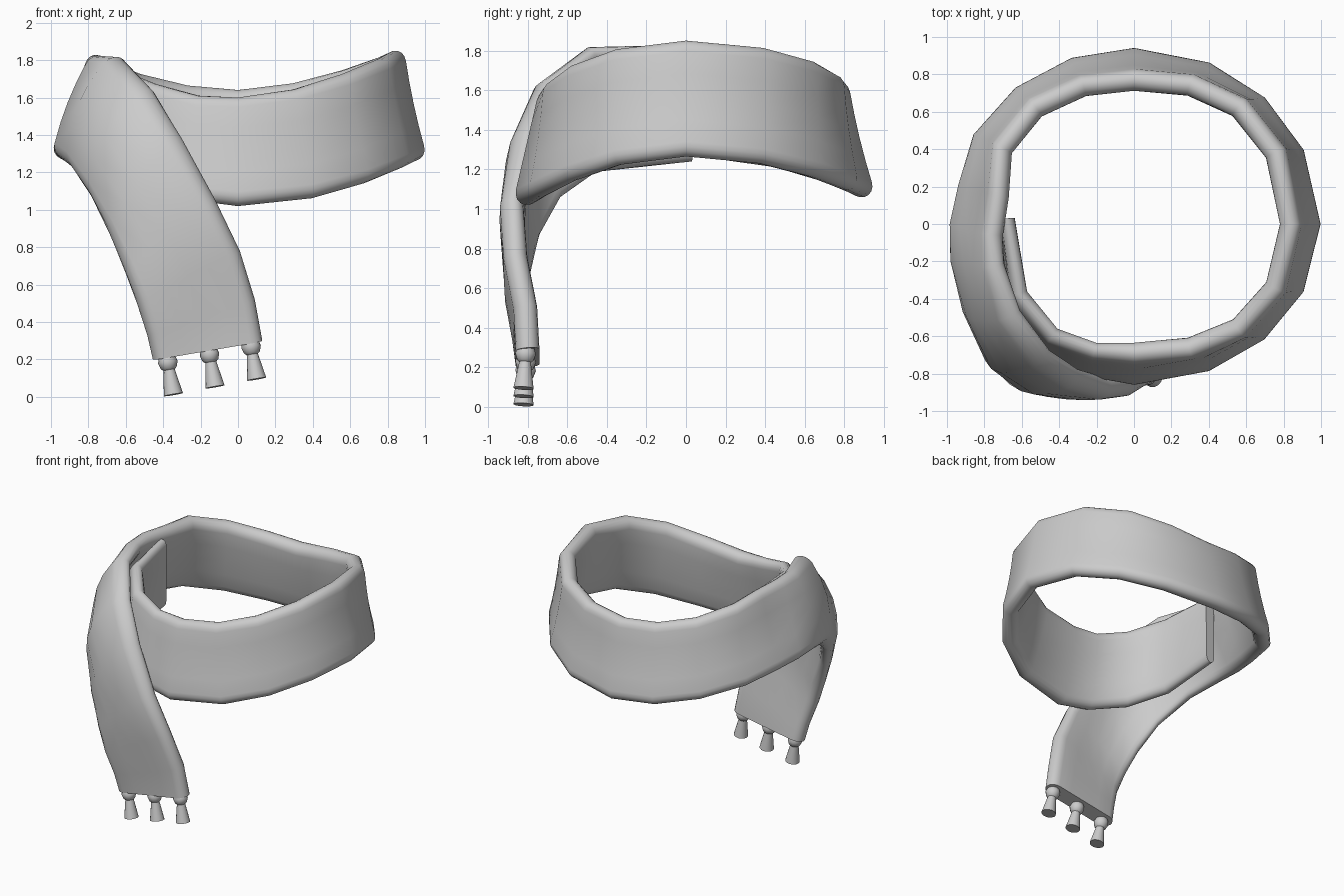
import bpy, bmesh
from math import cos, sin, tau, pi, radians, exp
from mathutils import Vector

if "Cube" in bpy.data.objects:
    bpy.data.objects.remove(bpy.data.objects["Cube"])

# Upper edge xyz, lower edge xyz: hidden inner end, then the outer hanging tail
INNER_END = [
    (-.675, .03, 1.77, -.68, .03, 1.24),
    (-.61, -.37, 1.74, -.67, -.43, 1.19),
    (-.43, -.59, 1.67, -.50, -.67, 1.12),
    (-.21, -.67, 1.61, -.24, -.78, 1.05),
]
TAIL = [
    (-.71, .15, 1.81, -.905, .20, 1.25),
    (-.74, -.06, 1.825, -.95, 0, 1.275),
    (-.725, -.22, 1.82, -.94, -.18, 1.275),
    (-.63, -.48, 1.815, -.87, -.42, 1.22),
    (-.46, -.70, 1.64, -.77, -.65, 1.06),
    (-.30, -.81, 1.38, -.68, -.77, .86),
    (-.12, -.875, 1.05, -.60, -.83, .66),
    (.01, -.86, .78, -.54, -.85, .50),
    (.09, -.81, .52, -.485, -.82, .33),
    (.13, -.80, .30, -.455, -.80, .20),
]


def loop_station(deg):
    """Saddle-shaped neck loop: upper and lower edges are squashed ellipses."""
    a = radians(deg)
    front, left = sin(a) < 0, deg > 91
    if left:
        a -= radians(8) * (deg - 90) / 67.5
        b = a
    else:
        a += radians(2) * sin(4 * a)
        b = a + radians(6) * sin(2 * a)
    k = 1 + .06 * sin(2 * a) ** 2
    dip = cos(a) ** 2
    drop = .04 if front else 0
    tx = .77 if left else .83
    return (k * tx * cos(b), k * (.68 if front else .76) * sin(b), 1.64 - drop + (.21 + drop) * dip,
            .955 * cos(a), (.815 if front else .90) * sin(a), 1.06 - drop + (.205 + drop) * dip)


def finish(bm, name, angle=0.8):
    bmesh.ops.recalc_face_normals(bm, faces=bm.faces)
    mesh = bpy.data.meshes.new(name)
    bm.to_mesh(mesh)
    bm.free()
    obj = bpy.data.objects.new(name, mesh)
    bpy.context.collection.objects.link(obj)
    bpy.ops.object.select_all(action='DESELECT')
    bpy.context.view_layer.objects.active = obj
    obj.select_set(True)
    bpy.ops.object.shade_smooth_by_angle(angle=angle)


def bridge(bm, rings):
    n = len(rings[0])
    for a, b in zip(rings, rings[1:]):
        for i in range(n):
            j = (i + 1) % n
            bm.faces.new((a[i], a[j], b[j], b[i]))
    bm.faces.new(rings[0])
    bm.faces.new(rings[-1])


# Strip section: flat sides with rounded edges (position across, thickness factor)
CORNER = .11
arc = [(CORNER * (1 - cos(i * pi / 8)), sin(i * pi / 8)) for i in range(1, 5)]
half = [(0, 0)] + arc + [(.3, 1), (.5, 1), (.7, 1)] + [(1 - w, t) for w, t in reversed(arc)]
SECTION = half + [(1 - w, -t) for w, t in half]

# Wrapped scarf strip with hanging tail
stations = INNER_END + [loop_station(-90 + 22.5 * i) for i in range(12)] + TAIL
tops = [Vector(s[:3]) for s in stations]
lows = [Vector(s[3:]) for s in stations]
mids = [(a + b) / 2 for a, b in zip(tops, lows)]
last = len(mids) - 1
bm = bmesh.new()
rings = []
for i in range(last + 1):
    tangent = mids[min(i + 1, last)] - mids[max(i - 1, 0)]
    out = tangent.cross(tops[i] - lows[i]).normalized()
    thick = .038 if i == 0 else .048 if i < 4 else .06
    # puffs out over the inner layer, slightly hollow round the loop
    bulge = .4 * exp(-((i - 20) / 1.7) ** 2) - (.05 if 4 < i < 18 else 0)
    rings.append([bm.verts.new(lows[i].lerp(tops[i], w) + out * (t * thick + bulge * w * (1 - w)))
                  for w, t in SECTION])
bridge(bm, rings)
finish(bm, "scarf_band")

# Tassels: bead with a flared tuft, revolved around a slightly tilted axis
PROFILE = [(.02, -.055), (.042, -.035), (.053, 0), (.042, .032), (.03, .042),
           (.032, .055), (.052, .176)]
axis = Vector((.17, -.06, -1)).normalized()
side = axis.cross(Vector((0, 1, 0))).normalized()
depth = axis.cross(side)
first, third = Vector((-.375, -.81, .185)), Vector((.07, -.81, .268))
for k in range(3):
    bm = bmesh.new()
    base = first.lerp(third, k / 2)
    bridge(bm, [[bm.verts.new(base + axis * d + r * (side * cos(tau * i / 14) + depth * sin(tau * i / 14)))
                 for i in range(14)] for r, d in PROFILE])
    finish(bm, f"tassel_{k + 1}")
